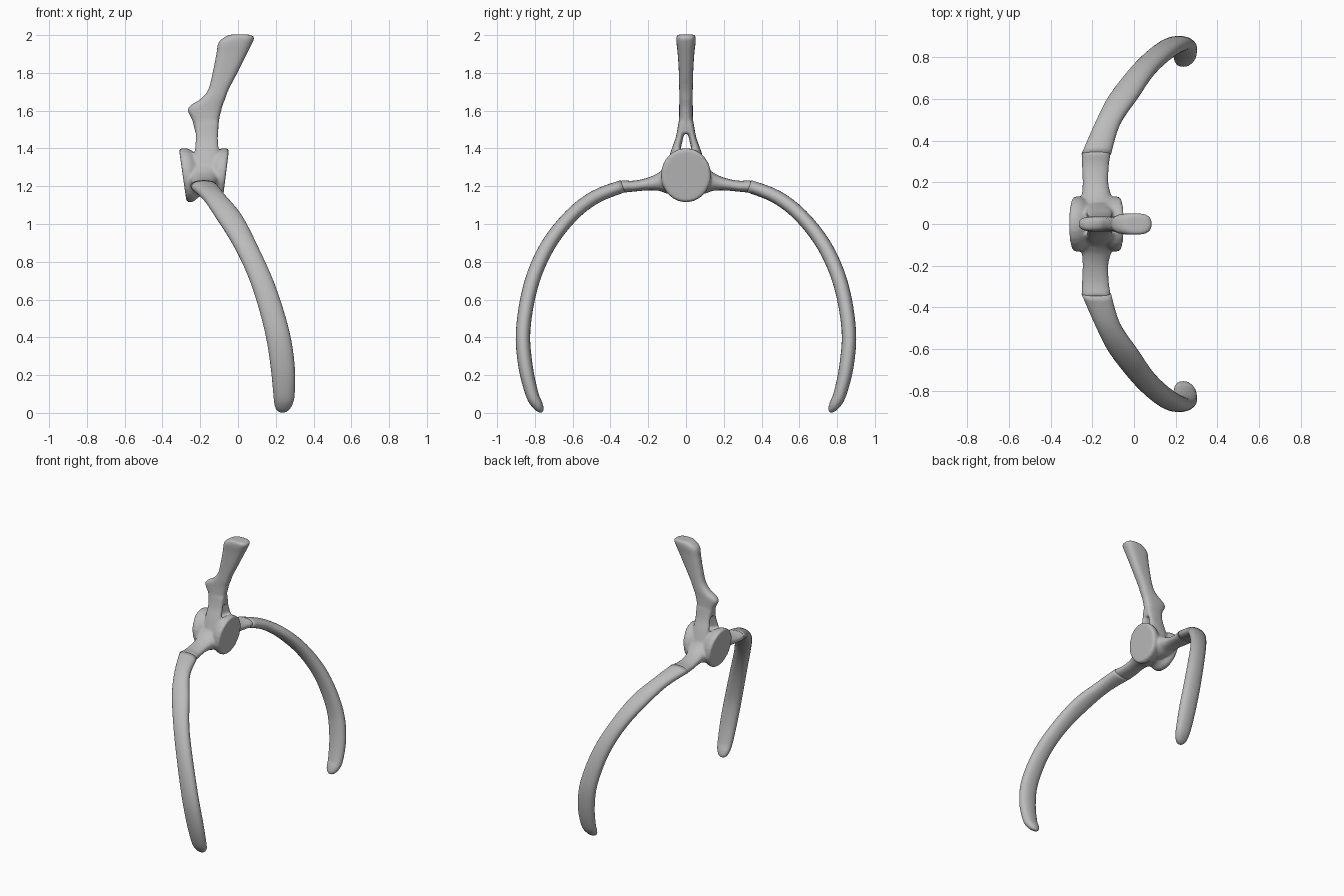
import bpy, bmesh, math
from mathutils import Vector

if "Cube" in bpy.data.objects:
    bpy.data.objects.remove(bpy.data.objects["Cube"])

bone = bpy.data.materials.new("bone grey")
bone.diffuse_color = (0.5, 0.5, 0.5, 1)
bone.use_nodes = True
bone.node_tree.nodes["Principled BSDF"].inputs["Base Color"].default_value = bone.diffuse_color
SEG = 24


def smooth_rows(rows, n):
    """Catmull-Rom interpolation of parameter rows."""
    out = []
    for i in range(len(rows) - 1):
        p0, p1, p2, p3 = (rows[min(max(i + k, 0), len(rows) - 1)] for k in (-1, 0, 1, 2))
        for s in range(n):
            t = s / n
            out.append([0.5 * (2 * b + (c - a) * t + (2 * a - 5 * b + 4 * c - d) * t * t
                               + (3 * b - a - 3 * c + d) * t ** 3)
                        for a, b, c, d in zip(p0, p1, p2, p3)])
    out.append(list(rows[-1]))
    return out


def ring(c, u, v, power=1.0):
    """Superellipse of points about c with half axes u and v."""
    pts = []
    for i in range(SEG):
        a = 2 * math.pi * i / SEG
        cs, sn = math.cos(a), math.sin(a)
        pts.append(Vector(c) + Vector(u) * math.copysign(abs(cs) ** power, cs)
                   + Vector(v) * math.copysign(abs(sn) ** power, sn))
    return pts


def loft(bm, rings):
    vs = [[bm.verts.new(p) for p in r] for r in rings]
    faces = [bm.faces.new(vs[0]), bm.faces.new(vs[-1])]
    for a, b in zip(vs, vs[1:]):
        for i in range(SEG):
            j = (i + 1) % SEG
            faces.append(bm.faces.new((a[i], a[j], b[j], b[i])))
    bmesh.ops.recalc_face_normals(bm, faces=faces)


def finish(bm, name):
    me = bpy.data.meshes.new(name)
    for f in bm.faces:
        f.smooth = True
    bm.to_mesh(me)
    bm.free()
    ob = bpy.data.objects.new(name, me)
    me.materials.append(bone)
    bpy.context.collection.objects.link(ob)
    return ob


bm = bmesh.new()

# spool-shaped body, ends slanting inward towards the bottom
rings = []
for t, r in smooth_rows([(0, .95), (.07, 1.0), (.2, .97), (.35, .8), (.5, .75),
                         (.65, .8), (.8, .97), (.93, 1.0), (1, .95)], 2):
    pts = ring((0, 0, 1.258), (0, .133 * r, 0), (0, 0, .144 * r))
    for p in pts:
        k = (1.4 - p.z) / .28
        x0, x1 = -.313 + .04 * k, -.047 - .035 * k
        p.x = x0 + (x1 - x0) * t
    rings.append(pts)
loft(bm, rings)

# upright spine plate: z, left x, right x, half thickness
spine = [(1.48, -.225, -.105, .038), (1.55, -.243, -.1, .037), (1.6, -.267, -.088, .036),
         (1.63, -.25, -.08, .036), (1.66, -.2, -.068, .036), (1.71, -.158, -.05, .036),
         (1.8, -.135, -.003, .038), (1.9, -.115, .047, .044), (1.96, -.104, .077, .051),
         (1.99, -.07, .086, .051), (2.003, -.04, .06, .045)]
loft(bm, [ring(((a + b) / 2, 0, z), ((b - a) / 2, 0, 0), (0, h, 0), .7)
          for z, a, b, h in smooth_rows(spine, 3)])

for s in (-1, 1):
    # arch legs leaving an opening below the spine: y, z, half thickness, half width
    legs = [(.075, 1.27, .04, .07), (.056, 1.38, .026, .064), (.034, 1.46, .02, .06),
            (.018, 1.54, .022, .064)]
    loft(bm, [ring((-.165, s * y, z), (w, 0, 0), (0, h, 0), .8)
              for y, z, h, w in smooth_rows(legs, 4)])
    # side processes: y, x, half width, z, half height
    sides = [(.04, -.18, .08, 1.24, .09), (.1, -.18, .078, 1.235, .075),
             (.14, -.18, .07, 1.225, .05), (.2, -.185, .062, 1.212, .034),
             (.28, -.185, .066, 1.2, .029), (.35, -.181, .071, 1.199, .035)]
    loft(bm, [ring((x, s * y, z), (w, 0, 0), (0, 0, h), .9)
              for y, x, w, z, h in smooth_rows(sides, 3)])

# fuse the vertebra into one soft form
vertebra = finish(bm, "vertebra")
m = vertebra.modifiers.new("fuse", 'REMESH')
m.mode = 'VOXEL'
m.voxel_size = .009
m.use_smooth_shade = True
m = vertebra.modifiers.new("soften", 'SMOOTH')
m.factor = .5
m.iterations = 5

# curved ribs: y, z, left x, right x, half thickness
rib = [(.335, 1.2, -.252, -.11, .034), (.48, 1.143, -.188, -.066, .036),
       (.61, 1.042, -.12, .02, .037), (.735, .88, -.02, .105, .039),
       (.82, .68, .07, .195, .039), (.862, .44, .14, .27, .038), (.85, .25, .172, .3, .038),
       (.815, .1, .187, .3, .034), (.788, .045, .193, .288, .029),
       (.77, .017, .205, .268, .019), (.762, .004, .225, .248, .006)]
rows = smooth_rows(rib, 4)
for s, side in ((-1, "front"), (1, "back")):
    bm = bmesh.new()
    rings = []
    for i, (y, z, a, b, h) in enumerate(rows):
        p, q = rows[max(i - 1, 0)], rows[min(i + 1, len(rows) - 1)]
        n = Vector((0, -s * (q[1] - p[1]), q[0] - p[0])).normalized()
        rings.append(ring(((a + b) / 2, s * y, z), ((b - a) / 2, 0, 0), n * h, .9))
    loft(bm, rings)
    finish(bm, side + "_rib")
